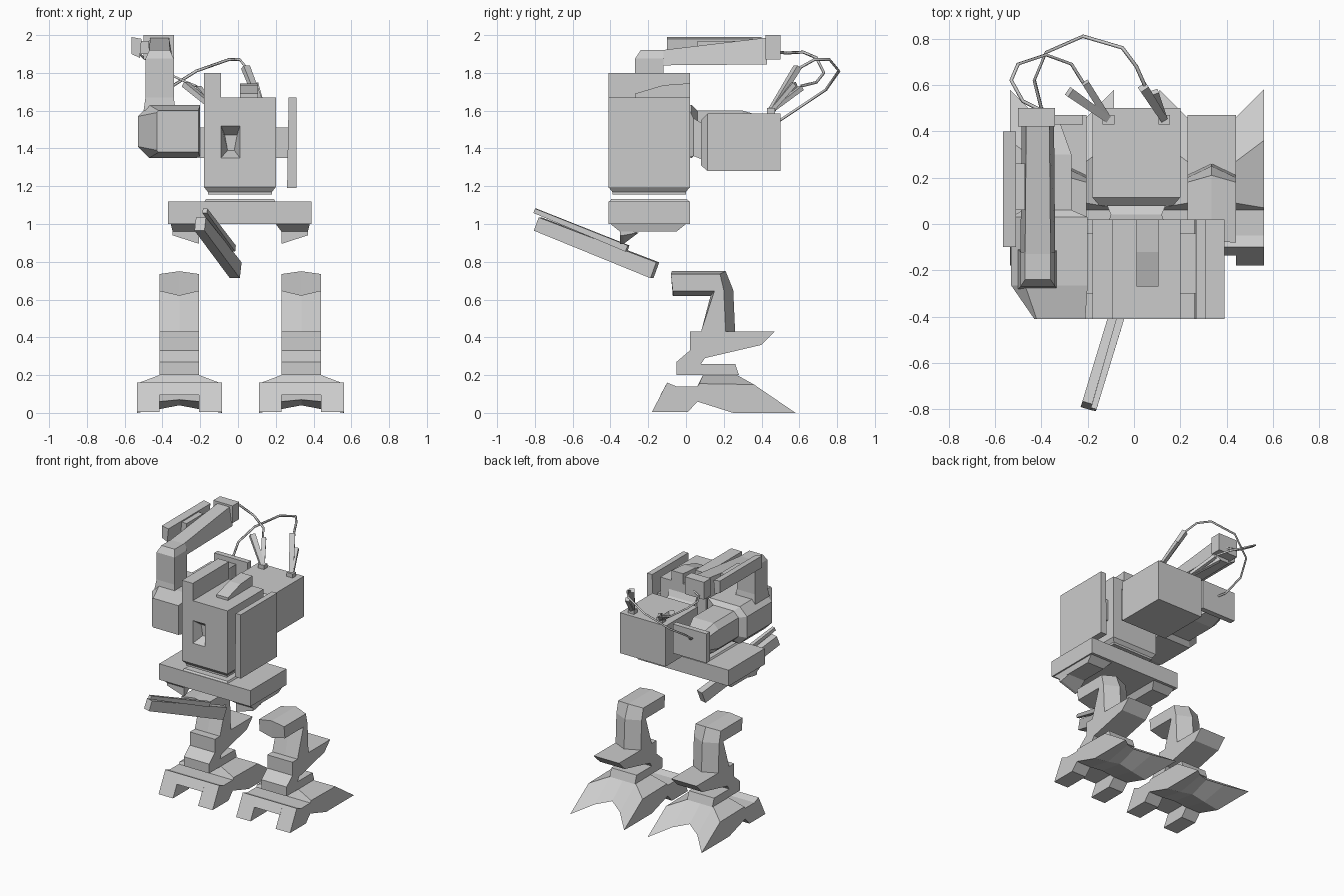
import bpy, bmesh
from mathutils import Vector

if "Cube" in bpy.data.objects:
    bpy.data.objects.remove(bpy.data.objects["Cube"], do_unlink=True)

grey = bpy.data.materials.new("plain grey")
grey.use_nodes = True
GREY = (0.6, 0.6, 0.6, 1)
grey.diffuse_color = GREY
grey.node_tree.nodes["Principled BSDF"].inputs["Base Color"].default_value = GREY


def link(name, data):
    ob = bpy.data.objects.new(name, data)
    data.materials.append(grey)
    bpy.context.collection.objects.link(ob)
    return ob


def loft(name, sections):
    """Skin a row of matching closed sections and cap both ends."""
    bm = bmesh.new()
    rings = [[bm.verts.new(p) for p in s] for s in sections]
    for a, b in zip(rings, rings[1:]):
        for i in range(len(a)):
            j = (i + 1) % len(a)
            bm.faces.new((a[i], a[j], b[j], b[i]))
    bm.faces.new(rings[0])
    bm.faces.new(rings[-1])
    bmesh.ops.recalc_face_normals(bm, faces=bm.faces)
    me = bpy.data.meshes.new(name)
    bm.to_mesh(me)
    bm.free()
    return link(name, me)


def rect_z(z, x0, x1, y0, y1):
    return [(x0, y0, z), (x1, y0, z), (x1, y1, z), (x0, y1, z)]


def rect_y(y, x0, x1, z0, z1, chamfer=None):
    """Upright rectangle, optionally with its outer (-x) corners cut."""
    if chamfer is None:
        return [(x0, y, z0), (x1, y, z0), (x1, y, z1), (x0, y, z1)]
    c = chamfer
    return [(x0 + c, y, z0), (x1, y, z0), (x1, y, z1),
            (x0 + c, y, z1), (x0, y, z1 - c), (x0, y, z0 + c)]


def box(name, x0, x1, y0, y1, z0, z1):
    return loft(name, [rect_z(z0, x0, x1, y0, y1), rect_z(z1, x0, x1, y0, y1)])


def extrude_x(name, profile, x0, x1):
    return loft(name, [[(x, y, z) for y, z in profile] for x in (x0, x1)])


def bar(name, start, end, w, h, w2=None, h2=None):
    """Rectangular bar between two points, optionally tapered."""
    a, b = Vector(start), Vector(end)
    d = (b - a).normalized()
    side = d.cross(Vector((0, 0, 1))).normalized()
    up = side.cross(d)

    def ring(c, w, h):
        return [c + side * (i * w / 2) + up * (j * h / 2)
                for i, j in ((-1, -1), (1, -1), (1, 1), (-1, 1))]
    return loft(name, [ring(a, w, h), ring(b, w2 or w, h2 or h)])


def cable(name, points):
    cu = bpy.data.curves.new(name, "CURVE")
    cu.dimensions = "3D"
    cu.bevel_depth = 0.008
    cu.bevel_resolution = 0
    cu.use_fill_caps = True
    sp = cu.splines.new("POLY")
    sp.points.add(len(points) - 1)
    for p, co in zip(sp.points, points):
        p.co = (*co, 1)
    link(name, cu)


# Torso with tapered foot
torso = loft("torso", [rect_z(1.155, -.16, .18, -.39, 0),
                       rect_z(1.17, -.16, .18, -.39, 0),
                       rect_z(1.195, -.18, .20, -.41, .02),
                       rect_z(1.67, -.18, .20, -.41, .02)])
# Front hatch recess
cutter = loft("hatch_cutter", [
    rect_y(-.43, -.09, .01, 1.35, 1.52),
    rect_y(-.409, -.09, .01, 1.35, 1.52),
    [(-.055, -.34, 1.39), (-.02, -.34, 1.39), (-.005, -.34, 1.47), (-.07, -.34, 1.47)]])
cutter.hide_render = True
cut = torso.modifiers.new("hatch", "BOOLEAN")
cut.operation = "DIFFERENCE"
cut.object = cutter
bpy.context.view_layer.objects.active = torso
bpy.ops.object.modifier_apply(modifier="hatch")
bpy.data.objects.remove(cutter, do_unlink=True)

# Torso top ridge and wedge
box("top_ridge", -.18, -.09, -.41, .02, 1.67, 1.80)
extrude_x("top_wedge", [(-.27, 1.67), (-.27, 1.69), (-.12, 1.735), (.02, 1.745), (.02, 1.67)],
          .01, .105)

# Left side plate and shoulder mounts
loft("side_plate", [rect_z(1.19, .26, .31, -.41, .02), rect_z(1.67, .268, .31, -.41, .02)])
box("left_mount", .19, .27, -.30, -.04, 1.35, 1.51)
box("right_mount", -.22, -.17, -.30, -.04, 1.35, 1.51)

# Rear pack and its neck
loft("rear_neck", [rect_y(.01, -.11, .13, 1.35, 1.62), rect_y(.04, -.10, .12, 1.36, 1.56),
                   rect_y(.09, -.12, .14, 1.34, 1.53)])
loft("rear_pack", [rect_y(.08, -.15, .17, 1.31, 1.55), rect_y(.115, -.18, .20, 1.28, 1.585),
                   rect_y(.50, -.18, .20, 1.28, 1.585)])

# Hip platform
box("hip_platform", -.37, .39, -.41, .02, 1.0, 1.12)
loft("hip_rim", [rect_z(1.115, -.18, .20, -.41, .02), rect_z(1.132, -.17, .19, -.395, .005)])

# Right forearm with bevelled fist and rear flange
loft("forearm", [rect_y(-.41, -.43, -.21, 1.38, 1.60, .01),
                 rect_y(-.265, -.53, -.20, 1.35, 1.63, .06),
                 rect_y(.03, -.53, -.20, 1.35, 1.63, .06),
                 rect_y(.06, -.48, -.27, 1.38, 1.60, .04),
                 rect_y(.30, -.48, -.27, 1.38, 1.60, .04),
                 rect_y(.44, -.46, -.32, 1.42, 1.56, .03)])
box("forearm_flange", -.50, -.22, .43, .47, 1.38, 1.60)

# Right upper arm: post, beam, end cap and fin
loft("arm_post", [rect_z(1.60, -.50, -.33, -.28, -.11), rect_z(1.67, -.49, -.34, -.27, -.12),
                  rect_z(1.875, -.49, -.34, -.27, -.12), rect_z(1.92, -.47, -.36, -.24, -.12)])


def beam_ring(y, z0, z1, x0, x1):
    return [(x0, y, z0), (x1, y, z0), (x1 - .02, y, z1), (x0 + .02, y, z1)]


loft("arm_beam", [beam_ring(-.13, 1.84, 1.92, -.49, -.34), beam_ring(.43, 1.845, 1.987, -.485, -.345)])
box("arm_cap", -.50, -.34, .42, .50, 1.87, 2.0)
box("arm_fin_mount", -.53, -.47, .06, .26, 1.90, 1.97)
loft("arm_fin", [[(-.565, y, 1.90), (-.52, y, 1.88), (-.51, y, 1.98), (-.565, y, 1.99)]
                 for y in (-.10, .40)])

# Cables and spring clips on the rear pack
cable("flange_cable", [(-.35, .46, 1.52), (-.40, .50, 1.55), (-.43, .62, 1.63), (-.38, .74, 1.71),
                       (-.22, .81, 1.81), (-.05, .76, 1.87), (.01, .68, 1.87), (.05, .59, 1.82)])
cable("cap_cable", [(-.40, .49, 1.91), (-.48, .53, 1.905), (-.53, .62, 1.91), (-.50, .69, 1.88),
                    (-.38, .73, 1.80), (-.27, .69, 1.75), (-.22, .61, 1.73)])
for side, base, long_tip, short_tip in (
        ("left", (.13, .45, 1.60), (.04, .59, 1.83), (.09, .57, 1.74)),
        ("right", (-.11, .45, 1.60), (-.28, .57, 1.74), (-.21, .61, 1.72))):
    x, y, z = base
    box(side + "_terminal", x - .025, x + .025, y - .02, y + .02, 1.58, 1.615)
    bar(side + "_clip_long", base, long_tip, .03, .025, .04, .03)
    bar(side + "_clip_short", base, short_tip, .03, .02, .03, .025)

# Slung barrel with a rod above it
bar("barrel", (-.20, -.785, 1.0), (-.012, -.165, .755), .055, .075, .055, .09)
bar("barrel_rod", (-.175, -.80, 1.07), (-.03, -.31, .87), .025, .025, .035, .035)

# Leg, foot and hip bracket, built for each side
CENTRE = .012
leg_side = [(-.05, .2), (.28, .2), (.26, .26), (.08, .26), (.10, .29), (.40, .36), (.47, .43),
            (.21, .43), (.20, .65), (.18, .735), (-.08, .735), (-.07, .645), (.15, .645),
            (.08, .43), (.02, .43), (.02, .33), (-.05, .27)]
leg_ridge = list(leg_side)
leg_ridge[7:13] = [(.26, .43), (.25, .65), (.21, .75), (-.075, .75), (-.07, .62), (.13, .62)]
heel_outer = [(.06, .14), (.07, .155), (.36, .15), (.58, 0), (.25, 0), (.06, .06)]
heel_inner = [(.06, .14), (.09, .2), (.27, .2), (.46, .06), (.25, .02), (.06, .06)]
heel_mid = [(.06, .14), (.09, .2), (.27, .2), (.40, .09), (.25, .04), (.06, .07)]
claw = [(-.18, .005), (-.10, .16), (-.05, .14), (.07, .14), (.07, .07), (.01, .005)]
bridge = [(-.135, .095), (-.10, .16), (-.05, .14), (.07, .14), (.07, .095)]

for side, s in (("left", 1), ("right", -1)):
    cx = CENTRE + s * .323

    def ribs(pairs):
        return [[(cx + dx, y, z) for y, z in prof] for dx, prof in pairs]

    loft(side + "_leg", ribs([(-.105, leg_side), (0, leg_ridge), (.105, leg_side)]))
    loft(side + "_heel", ribs([(-.225, heel_outer), (-.105, heel_inner), (0, heel_mid),
                               (.105, heel_inner), (.225, heel_outer)]))
    extrude_x(side + "_toe_bridge", bridge, cx - .11, cx + .11)
    for part, t in (("outer", s), ("inner", -s)):
        extrude_x(side + "_" + part + "_claw", claw, cx + t * .105, cx + t * .225)
    # Bracket under the platform, deepest on its inner edge
    inner, outer = CENTRE + s * .218, CENTRE + s * .358
    loft(side + "_hip_pad", [rect_z(1.0, inner - s * .03, outer + s * .01, -.40, 0),
                             rect_z(.96, inner, outer, -.35, -.05)])
    loft(side + "_hip_hook", [[(x, -.35, .97), (x, -.35, low), (x, -.33, low), (x, -.25, .955)]
                              for x, low in ((inner, .895), (outer, .94))])
